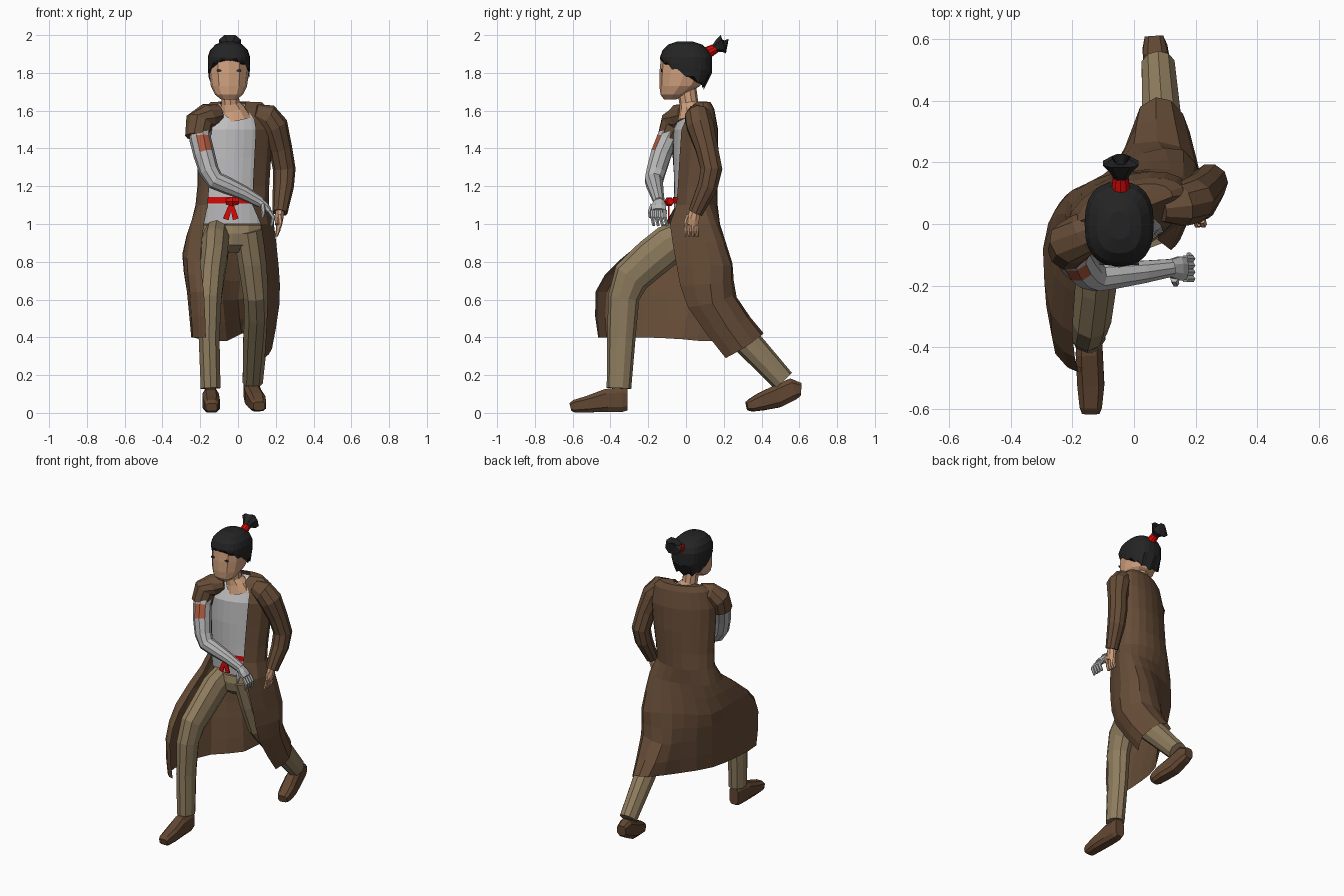
import bpy, bmesh, math
from mathutils import Vector as V


def mat(name, r, g, b):
    m = bpy.data.materials.new(name)
    lin = [((c / 255 + 0.055) / 1.055) ** 2.4 if c > 10 else c / 3300 for c in (r, g, b)]
    m.diffuse_color = (*lin, 1)
    return m


COAT = mat("brown coat", 102, 76, 55)
BOOT = mat("boot leather", 98, 71, 50)
PANTS = mat("khaki trousers", 143, 125, 95)
SHIRT = mat("pale grey shirt", 192, 192, 194)
WRAP = mat("grey arm wrap", 182, 182, 183)
SKIN = mat("skin", 208, 160, 125)
HAIR = mat("black hair", 36, 36, 37)
RED = mat("red cloth", 212, 8, 8)
PATCH = mat("rust patch", 172, 88, 62)
EYE = mat("dark eye", 45, 45, 55)


def loft(name, rows, material, closed=True, caps=True):
    """Skin a grid of points; rows run along the part."""
    bm = bmesh.new()
    g = [[bm.verts.new(p) for p in r] for r in rows]
    n = len(g[0])
    for a, b in zip(g, g[1:]):
        for i in range(n if closed else n - 1):
            j = (i + 1) % n
            bm.faces.new((a[i], a[j], b[j], b[i]))
    if closed and caps:
        bm.faces.new(g[0])
        bm.faces.new(g[-1])
    bmesh.ops.recalc_face_normals(bm, faces=bm.faces)
    me = bpy.data.meshes.new(name)
    bm.to_mesh(me)
    bm.free()
    ob = bpy.data.objects.new(name, me)
    bpy.context.collection.objects.link(ob)
    me.materials.append(material)
    return ob


def power(v, e):
    return math.copysign(abs(v) ** e, v)


def tube(name, pts, material, n=10, hint=(1, 0, 0), caps=True, e=1.0):
    """Tube through (x, y, z, radius along hint[, other radius]); e < 1 is boxier."""
    c = [V(p[:3]) for p in pts]
    rows = []
    for i, p in enumerate(pts):
        t = (c[min(i + 1, len(c) - 1)] - c[max(i - 1, 0)]).normalized()
        h = V(hint)
        s = (h - t * t.dot(h)).normalized()
        u = t.cross(s)
        row = []
        for k in range(n):
            a = 2 * math.pi * (k + 0.5) / n
            row.append(c[i] + s * p[3] * power(math.cos(a), e) + u * p[-1] * power(math.sin(a), e))
        rows.append(row)
    return loft(name, rows, material, caps=caps)


def ring(row, angles, grow=0.0, drop=0.0, e=1.0):
    """Ellipse at a height, sheared so that the left shoulder sits back."""
    z, cx, cy, rx, ry, sh = row
    out = []
    for d in angles:
        a = math.radians(d)
        x, s = (rx + grow) * power(math.cos(a), e), math.sin(a)
        out.append(V((cx + x, cy + (ry + grow) * power(s, e) + sh * x, z - drop * max(0, -s))))
    return out


def smooth(seq):
    """Insert curved midpoints between points."""
    out = []
    for i in range(len(seq) - 1):
        a, b = seq[i], seq[i + 1]
        p, q = seq[max(i - 1, 0)], seq[min(i + 2, len(seq) - 1)]
        out += [a, (a + b) * 0.5625 - (p + q) * 0.0625]
    return out + [seq[-1]]


# torso rows: z, centre x, centre y, half width, half depth, shear
TORSO = [(1.645, -.01, .055, .135, .068, .25), (1.61, -.01, .05, .175, .09, .25),
         (1.5, -.015, .045, .2, .115, .25), (1.35, -.02, .045, .195, .12, .2),
         (1.2, -.025, .045, .19, .12, .12), (1.1, -.03, .045, .195, .122, .06),
         (1.0, -.03, .05, .2, .12, 0)]
FULL = [15 * k for k in range(24)]

# shirt
loft("shirt", [ring(r, FULL, -.014, .04) for r in ((1.635, -.01, .045, .1, .06, .25), (1.6, -.01, .05, .165, .09, .25))]
     + [ring(r, FULL, -.014) for r in TORSO[2:]], SHIRT)

# coat: nine columns from right front edge round the back to left front edge
cols = [228, 205, 180, 140, 105, 70, 35, 0, -57]
fine = [a for p, q in zip(cols, cols[1:]) for a in (p, (p + q) / 2)] + [-57]
upper = [ring((1.648, -.025, .05, .068, .058, .1), fine, 0, .06)]
upper += [ring(r, fine, 0, .07 if i < 2 else 0) for i, r in enumerate(TORSO[:6])]
skirt = [
    [(-.18, -.11, 1.0), (-.24, -.06, 1.0), (-.25, .03, 1.0), (-.2, .11, 1.0), (-.06, .16, 1.0),
     (.06, .18, 1.0), (.16, .16, 1.0), (.19, .08, 1.0), (.12, -.085, 1.0)],
    [(-.2, -.35, .81), (-.27, -.29, .82), (-.295, -.08, .84), (-.24, .07, .8), (-.1, .16, .8),
     (.03, .23, .8), (.16, .24, .78), (.215, .13, .78), (.15, -.05, .78)],
    [(-.18, -.48, .64), (-.255, -.42, .64), (-.27, -.2, .64), (-.22, .03, .62), (-.08, .16, .6),
     (0, .26, .6), (.15, .25, .62), (.22, .14, .58), (.155, .01, .56)],
    [(-.17, -.465, .4), (-.24, -.42, .4), (-.24, -.22, .4), (-.19, -.02, .39), (-.06, .15, .38),
     (.02, .38, .42), (.12, .4, .41), (.18, .3, .34), (.14, .21, .29)]]
skirt = [smooth([V(p) for p in r]) for r in skirt]
skirt = [list(r) for r in zip(*[smooth(c) for c in zip(*skirt)])]
loft("long_coat", upper + skirt, COAT, closed=False)

# coat sleeves: torn short one on the right, full one on the left
tube("torn_sleeve", [(-.1, 0, 1.585, .05), (-.16, -.03, 1.57, .07), (-.205, -.06, 1.54, .075),
                     (-.212, -.085, 1.46, .068)], COAT, hint=(0, 1, 0))
tube("left_sleeve", [(.09, .05, 1.59, .045), (.15, .06, 1.57, .07), (.19, .075, 1.52, .075),
                     (.225, .11, 1.4, .062), (.245, .135, 1.29, .06), (.24, .115, 1.2, .056),
                     (.222, .05, 1.06, .04)], COAT, hint=(0, 1, 0))

# wrapped right arm with a rust patch on its front
arm = tube("wrapped_arm", [(-.2, -.06, 1.53, .055), (-.2, -.1, 1.45, .058), (-.18, -.132, 1.37, .057),
                           (-.153, -.158, 1.28, .053), (-.12, -.17, 1.23, .05), (-.06, -.165, 1.205, .046),
                           (.03, -.155, 1.165, .038), (.12, -.142, 1.115, .03)], WRAP, hint=(0, 1, 0))
arm.data.materials.append(PATCH)
for f in arm.data.polygons:
    if 1.36 < f.center.z < 1.46 and f.normal.y < -.6 and f.normal.x > -.35:
        f.material_index = 1


def hand(name, wrist, palm, spread, bend, tip, material):
    """Palm with four fingers and a thumb, spread along y."""
    w, p = V(wrist), V(palm)
    tube(name + "_palm", [(*w, .03, .024), (*w.lerp(p, .6), spread, .024), (*p, spread * .95, .018)],
         material, 8, (0, 1, 0))
    for k in range(4):
        o = V((0, spread * (k - 1.5) * .52, 0))
        a, b, c = p + o, p + o + V(bend), p + o * 1.1 + V(tip)
        tube(f"{name}_finger_{k}", [(*a, .012), (*b, .012), (*c, .008)], material, 6, (0, 1, 0))
    a = w.lerp(p, .3) + V((0, -spread * .8, 0))
    tube(name + "_thumb", [(*a, .013), (*(a + V((.005, -.015, -.04))), .012),
                           (*(a + V((0, -.012, -.07))), .008)], material, 6, (0, 1, 0))


hand("right_hand", (.115, -.143, 1.118), (.165, -.145, 1.07), .042, (.022, 0, -.035), (.012, .01, -.08), WRAP)
hand("left_hand", (.222, .048, 1.07), (.214, .03, .995), .036, (-.002, -.002, -.03), (-.012, -.003, -.06), SKIN)

# trousers
loft("trouser_seat", [ring(r, FULL[::2]) for r in (
    (.995, -.03, .04, .17, .105, 0), (.95, -.03, .04, .175, .115, 0),
    (.89, -.03, .04, .14, .105, 0), (.85, -.03, .05, .06, .07, 0))], PANTS)
tube("right_trouser_leg", [(-.11, .02, .95, .07, .09), (-.12, -.09, .892, .075, .105),
                           (-.125, -.18, .82, .072, .105), (-.14, -.29, .72, .07, .1),
                           (-.15, -.33, .61, .066, .083), (-.153, -.342, .4, .058, .075),
                           (-.145, -.355, .13, .055, .065)], PANTS)
tube("left_trouser_leg", [(.05, .02, .97, .08, .1), (.075, .055, .8, .078, .098), (.095, .1, .63, .07, .09),
                          (.1, .18, .53, .07, .085), (.09, .33, .37, .066, .075),
                          (.078, .515, .17, .056, .062)], PANTS)

# boots
tube("right_boot", [(-.145, -.309, .07, .034, .06), (-.145, -.34, .07, .042, .068),
                    (-.145, -.42, .066, .046, .064), (-.14, -.52, .046, .046, .046),
                    (-.14, -.592, .035, .038, .035), (-.14, -.612, .03, .03, .022)], BOOT, 8, e=.6)
tube("left_boot", [(.065, .608, .125, .032, .035), (.068, .567, .127, .042, .06), (.08, .48, .086, .046, .062),
                   (.1, .4, .06, .048, .05), (.109, .345, .041, .042, .036),
                   (.112, .322, .036, .032, .024)], BOOT, 8, e=.6)

# red sash with knot and tails
loft("sash", [ring(r, FULL, -.009) for r in ((1.142, -.03, .045, .194, .122, .07),
                                            (1.108, -.03, .045, .195, .122, .06))], RED, caps=False)
tube("sash_knot", [(-.06, -.082, 1.12, .02), (-.03, -.09, 1.118, .026), (0, -.082, 1.12, .02)], RED, 6, (0, 0, 1))
for k, x in enumerate((-.065, -.012)):
    tube(f"sash_tail_{k}", [(-.035, -.09, 1.11, .014, .006), (x, -.092, 1.025, .022, .005)], RED, 4)

# neck and head
tube("neck", [(-.02, .03, 1.55, .095, .075), (-.03, .025, 1.605, .07, .06), (-.04, .015, 1.64, .05, .05),
              (-.045, .0, 1.74, .05, .052)], SKIN)
loft("head", [ring(r, FULL[::2], e=.88) for r in (
    (1.658, -.048, -.085, .04, .03, 0), (1.685, -.048, -.067, .074, .068, 0),
    (1.73, -.048, -.034, .096, .107, 0), (1.8, -.048, -.01, .105, .131, 0),
    (1.88, -.048, -.005, .105, .128, 0), (1.93, -.048, 0, .07, .09, 0))], SKIN)
for side, x in (("right", -.1), ("left", .004)):
    tube(side + "_eye", [(x, -.133, 1.812, .014, .008), (x, -.125, 1.812, .014, .008)], EYE, 6)

# hair cap with a ragged hem, longer at the back
hem = ring((1.8, -.048, 0, .108, .132, 0), FULL, e=.8)
for k, p in enumerate(hem):
    s = math.sin(math.radians(FULL[k]))
    p.z = 1.785 - (.07 * s if s > 0 else .08 * s) + (.014 if k % 2 else -.006)
    if s > 0:
        p.y -= .04 * s * s
mid = ring((1.8, -.048, 0, .112, .137, 0), FULL, e=.8)
for p, h in zip(mid, hem):
    p.z = h.z * .5 + 1.885 * .5
loft("hair_cap", [hem, mid] + [ring(r, FULL, e=.8) for r in (
    (1.885, -.048, 0, .112, .137, 0), (1.92, -.048, -.002, .1, .122, 0),
    (1.95, -.048, -.005, .072, .09, 0), (1.965, -.048, -.005, .035, .045, 0))], HAIR)

# ponytail
tube("hair_tie", [(-.043, .09, 1.895, .034), (-.043, .125, 1.913, .03), (-.043, .165, 1.935, .024)], RED, 10)
tube("ponytail", [(-.043, .15, 1.928, .022), (-.043, .172, 1.942, .036), (-.043, .197, 1.952, .062, .054),
                  (-.043, .215, 1.955, .03, .03), (-.043, .19, 1.955, .012)], HAIR, 8, e=.8)
